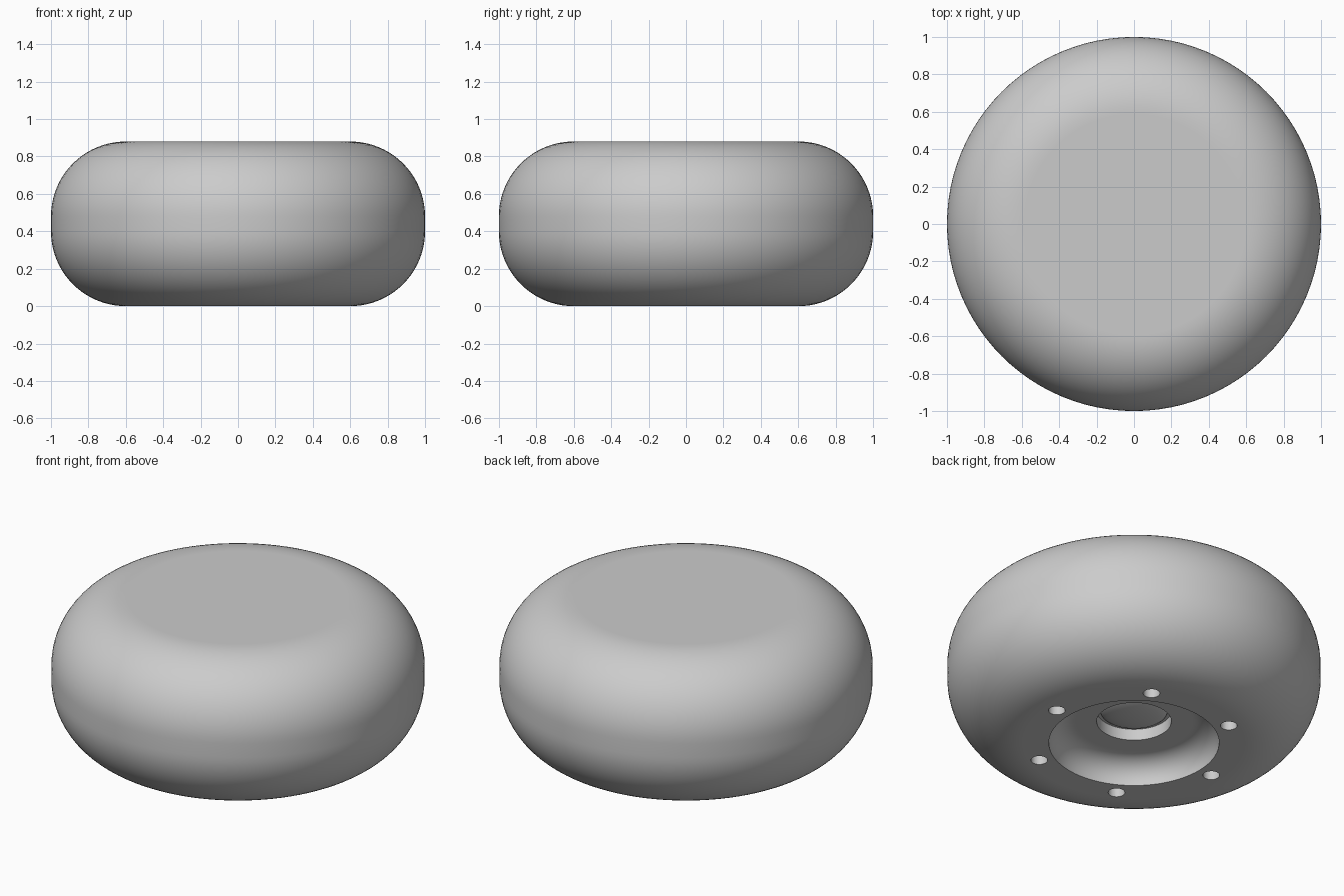
import bpy, bmesh, math
from mathutils import Matrix, Vector

old = bpy.data.objects.get("Cube")
if old:
    bpy.data.objects.remove(old, do_unlink=True)

HEIGHT = 0.88
ROUND = 0.4          # outer rounding radius
RECESS = 0.133       # depth and fillet radius of the underside recess
SEGMENTS = 96

grey = bpy.data.materials.new("light_grey")
grey.use_nodes = True
colour = (0.6, 0.6, 0.6, 1)
grey.diffuse_color = colour
grey.node_tree.nodes["Principled BSDF"].inputs["Base Color"].default_value = colour


def arc(cx, cz, radius, start, end, steps):
    """Points along an arc in the radius/height plane, angles in degrees."""
    points = []
    for i in range(steps + 1):
        a = math.radians(start + (end - start) * i / steps)
        points.append((cx + radius * math.cos(a), cz + radius * math.sin(a)))
    return points


def add_object(name, bm):
    bmesh.ops.recalc_face_normals(bm, faces=bm.faces)
    mesh = bpy.data.meshes.new(name)
    bm.to_mesh(mesh)
    bm.free()
    mesh.materials.append(grey)
    obj = bpy.data.objects.new(name, mesh)
    bpy.context.collection.objects.link(obj)
    return obj


def lathe(name, profile):
    """Revolve a radius/height profile around the vertical axis."""
    bm = bmesh.new()
    verts = [bm.verts.new((r, 0, z)) for r, z in profile]
    edges = [bm.edges.new(pair) for pair in zip(verts, verts[1:])]
    bmesh.ops.spin(bm, geom=verts + edges, cent=(0, 0, 0), axis=(0, 0, 1),
                   angle=math.tau, steps=SEGMENTS)
    bmesh.ops.remove_doubles(bm, verts=bm.verts, dist=0.0001)
    return add_object(name, bm)


# Rounded body: top, outer side, underside, filleted recess, centre pocket
flat = 1 - ROUND
profile = [(0, HEIGHT), (flat - 0.01, HEIGHT)]
profile += arc(flat, HEIGHT - ROUND, ROUND, 90, 0, 20)
profile += arc(flat, ROUND, ROUND, 0, -90, 20)
profile += [(flat - 0.005, 0)]
profile += arc(0.456 - RECESS, 0, RECESS, 0, 90, 12)
profile += [(0.31, RECESS), (0.2, RECESS), (0.2, 0.2)]
# Shallow dome in the pocket
profile += [(0.18 * math.cos(t * math.pi / 16), 0.2 - 0.04 * math.sin(t * math.pi / 16))
            for t in range(8)]
profile += [(0, 0.16)]
body = lathe("rounded_body", profile)

# Ring of six screw holes in the underside
bm = bmesh.new()
for i in range(6):
    a = i * math.tau / 6
    place = Vector((0.54 * math.cos(a), 0.54 * math.sin(a), 0.03))
    bmesh.ops.create_cone(bm, cap_ends=True, segments=24, radius1=0.045,
                          radius2=0.045, depth=0.2, matrix=Matrix.Translation(place))
cutter = add_object("screw_hole_cutter", bm)
cutter.hide_render = True

cut = body.modifiers.new("screw_holes", 'BOOLEAN')
cut.operation = 'DIFFERENCE'
cut.solver = 'EXACT'
cut.object = cutter

bpy.ops.object.select_all(action='DESELECT')
body.select_set(True)
bpy.context.view_layer.objects.active = body
bpy.ops.object.modifier_apply(modifier=cut.name)
bpy.data.objects.remove(cutter, do_unlink=True)
bpy.ops.object.shade_smooth_by_angle(angle=math.radians(30))
